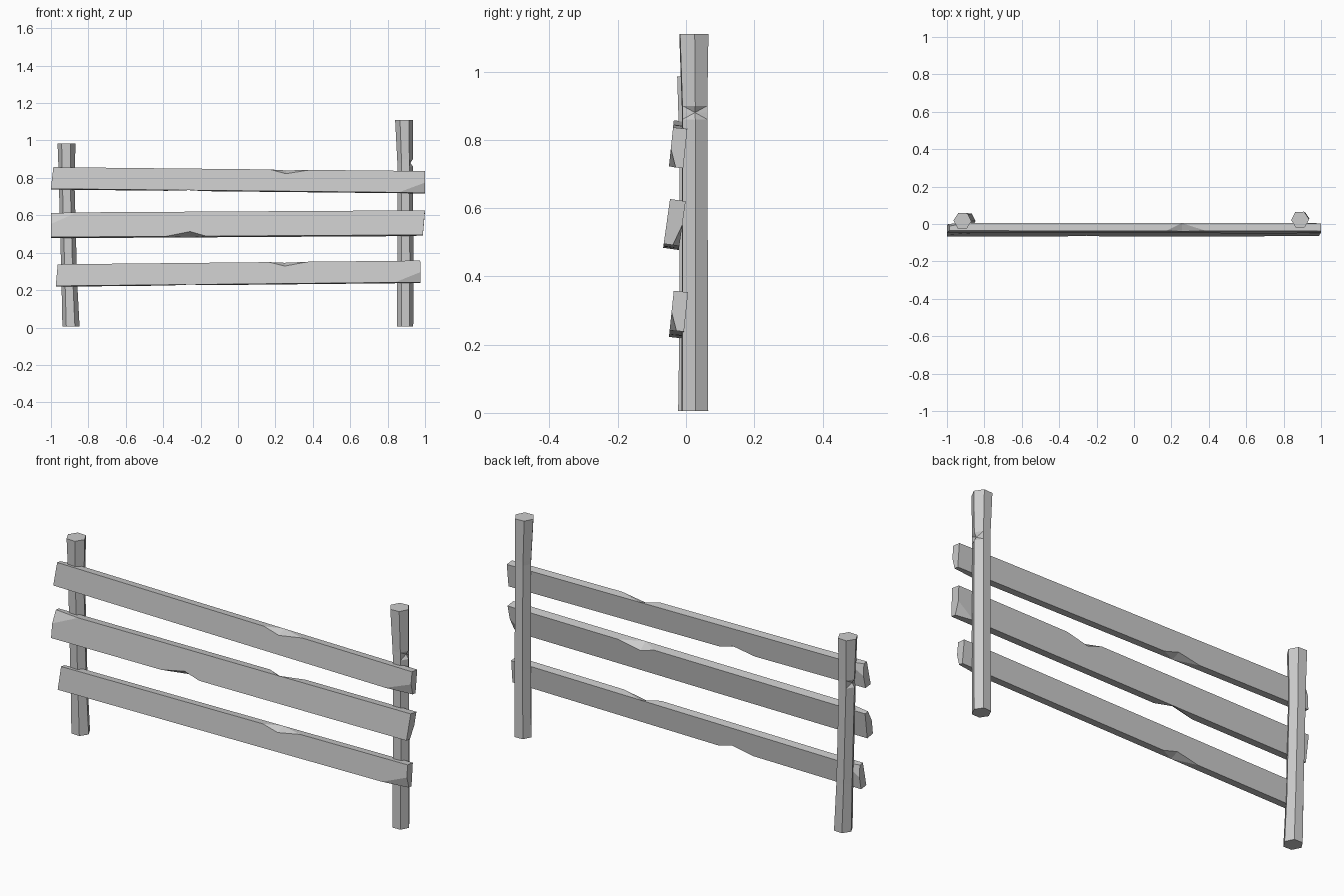
import bpy, bmesh
from math import pi, cos, sin, radians
from mathutils import Matrix, Vector

if "Cube" in bpy.data.objects:
    bpy.data.objects.remove(bpy.data.objects["Cube"])

H, D = 0.058, 0.021      # rail half height and half depth


def finish(name, bm):
    bmesh.ops.recalc_face_normals(bm, faces=bm.faces)
    me = bpy.data.meshes.new(name)
    bm.to_mesh(me)
    bm.free()
    ob = bpy.data.objects.new(name, me)
    bpy.context.collection.objects.link(ob)
    return ob


def loft(rings):
    # skin a list of equal-sized rings and cap both ends
    bm = bmesh.new()
    rows = [[bm.verts.new(p) for p in r] for r in rings]
    n = len(rows[0])
    for a, b in zip(rows, rows[1:]):
        for i in range(n):
            j = (i + 1) % n
            bm.faces.new((a[i], a[j], b[j], b[i]))
    bm.faces.new(rows[0])
    bm.faces.new(rows[-1])
    return bm


def slice_corner(bm, a, b, c):
    # cut off the corner outside the plane through three points
    a, b, c = Vector(a), Vector(b), Vector(c)
    n = (b - a).cross(c - a).normalized()
    if n.dot(-a) > 0:
        n = -n
    geom = bm.verts[:] + bm.edges[:] + bm.faces[:]
    bmesh.ops.bisect_plane(bm, geom=geom, plane_co=a, plane_no=n, clear_outer=True)
    bmesh.ops.holes_fill(bm, edges=[e for e in bm.edges if e.is_boundary])


def rail(name, centre, slope, tilt, size):
    rings = []
    for x in (-1, -0.38, -0.26, -0.18, 0.17, 0.256, 0.385, 1):
        top_chip = 0.022 if x == 0.256 else 0
        low_chip = 0.022 if x == -0.26 else 0
        lean = 0.012 if x == -1 else 0
        rings.append([(x, -D, -H), (x, D, -H + low_chip),
                      (x + lean, D, H), (x + lean, -D, H - top_chip)])
    bm = loft(rings)
    # broken corners at the two ends
    slice_corner(bm, (0.86, -D, -H), (1, -D, -0.004), (1, -D + 0.02, -H))
    slice_corner(bm, (-0.9, D, H), (-1, D, 0.0), (-1, D - 0.02, H))
    bmesh.ops.triangulate(bm, faces=[f for f in bm.faces if len(f.verts) == 4])
    bm.transform(Matrix.Translation(centre) @ Matrix.Rotation(radians(tilt), 4, 'X')
                 @ Matrix.Rotation(slope, 4, 'Y') @ Matrix.Diagonal((*size, 1)))
    finish(name, bm)


def post(name, sections, turn, chip_z, chip_corner):
    rings = []
    for z, x, y, r in sections:
        ring = []
        for i in range(6):
            a = radians(turn) + i * pi / 3
            k = r - 0.014 if z == chip_z and i == chip_corner else r
            ring.append((x + k * cos(a), y + k * sin(a), z))
        rings.append(ring)
    bm = loft(rings)
    bmesh.ops.triangulate(bm, faces=[f for f in bm.faces if len(f.verts) == 4])
    finish(name, bm)


# Rails: the middle one is the same plank turned upside down
rail("top_rail", (0, -0.022, 0.787), 0.0105, -6, (1, 1, 1))
rail("middle_rail", (0, -0.034, 0.552), pi - 0.006, -8, (1, 1.1, 1.14))
rail("bottom_rail", (0, -0.022, 0.288), -0.0103, -6, (0.975, 1, 1))

# Hexagonal posts, slightly flared and leaning
post("right_post", [(0.005, 0.893, 0.026, 0.044), (0.35, 0.895, 0.026, 0.043),
                    (0.86, 0.894, 0.025, 0.042), (0.88, 0.894, 0.025, 0.042),
                    (0.90, 0.893, 0.025, 0.042), (1.11, 0.888, 0.023, 0.048)], 3, 0.88, 0)
post("left_post", [(0.005, -0.893, 0.018, 0.046), (0.25, -0.902, 0.018, 0.042),
                   (0.74, -0.915, 0.018, 0.042), (0.76, -0.915, 0.018, 0.042),
                   (0.78, -0.915, 0.018, 0.042), (0.985, -0.917, 0.017, 0.048)], -3, 0.76, 3)
